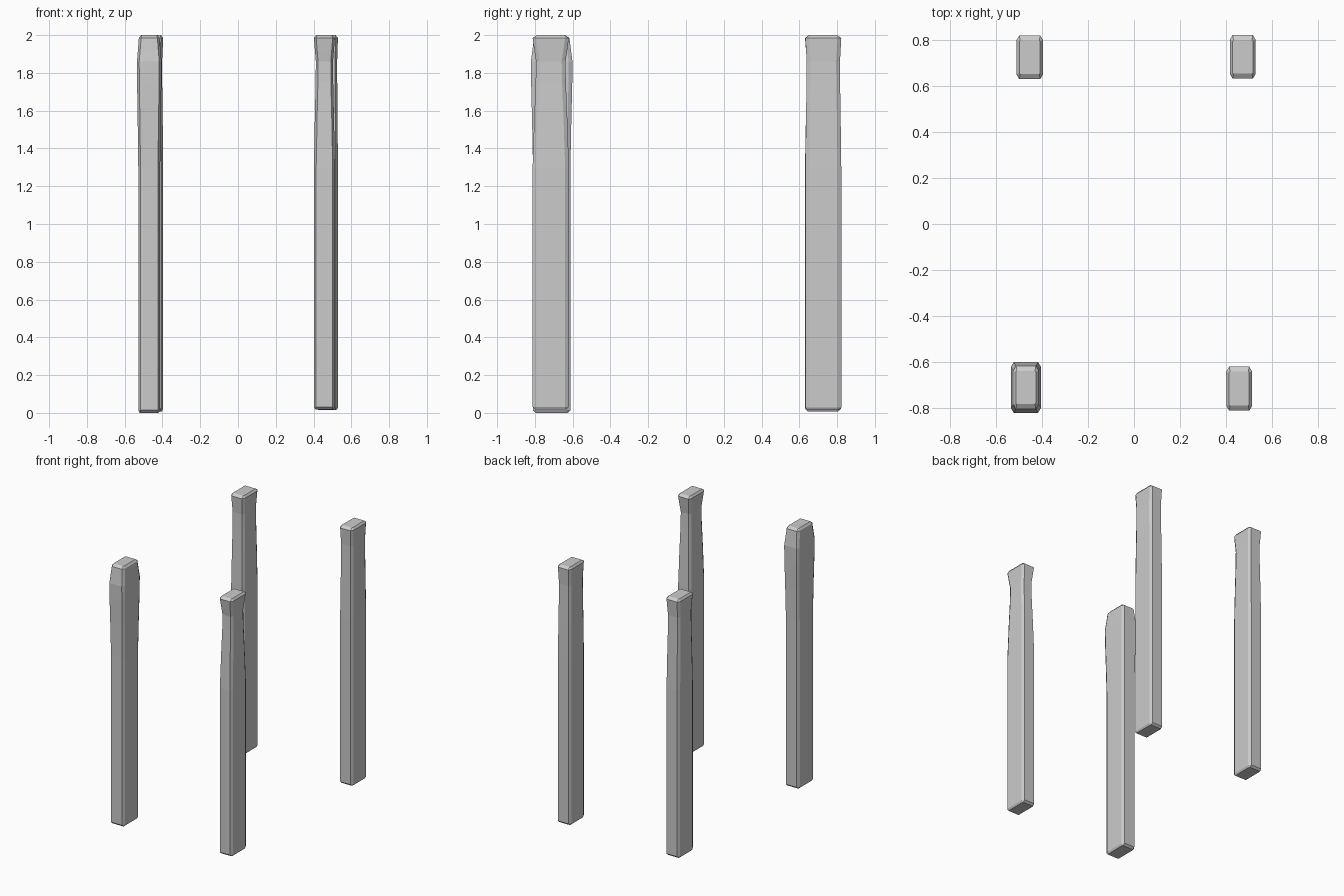
import bpy, bmesh

if "Cube" in bpy.data.objects:
    bpy.data.objects.remove(bpy.data.objects["Cube"])


def ring(bm, cx, cy, hx, hy, z, bx=0.012, by=0.02):
    # chamfered rectangle cross-section
    pts = [(hx - bx, -hy), (hx, -hy + by), (hx, hy - by), (hx - bx, hy),
           (-hx + bx, hy), (-hx, hy - by), (-hx, -hy + by), (-hx + bx, -hy)]
    return [bm.verts.new((cx + x, cy + y, z)) for x, y in pts]


def post(name, x0, x1, y0, y1, z0, dx, dy, tx, ty):
    # dx, dy: swelling (+) or pinch (-) of each side near the top; tx, ty: rim change
    cx, cy = (x0 + x1) / 2, (y0 + y1) / 2
    hx, hy = (x1 - x0) / 2, (y1 - y0) / 2
    bm = bmesh.new()
    levels = [(z0, -0.008, -0.015), (z0 + 0.014, 0, 0), (1.3, 0, 0),
              (1.55, dx * 0.45, dy * 0.45), (1.75, dx * 0.9, dy * 0.9),
              (1.86, dx, dy), (1.92, (dx + tx) / 2, (dy + ty) / 2),
              (1.985, tx, ty), (2.0, tx - 0.012, ty - 0.022)]
    rings = []
    for i, (z, ex, ey) in enumerate(levels):
        end = i in (0, len(levels) - 1)
        b = (0.004, 0.004) if end else (0.012, 0.02)
        rings.append(ring(bm, cx, cy, hx + ex, hy + ey, z, *b))
    for a, b in zip(rings, rings[1:]):
        for i in range(8):
            j = (i + 1) % 8
            bm.faces.new((a[i], a[j], b[j], b[i]))
    bm.faces.new(rings[0][::-1])
    bm.faces.new(rings[-1])
    bmesh.ops.recalc_face_normals(bm, faces=bm.faces)
    me = bpy.data.meshes.new(name)
    bm.to_mesh(me)
    bm.free()
    bpy.context.collection.objects.link(bpy.data.objects.new(name, me))


# four worn posts: one with a swollen head, three with pinched necks
post("front_left_post", -0.528, -0.412, -0.81, -0.612, 0.0, 0.007, 0.011, -0.003, -0.005)
post("front_right_post", 0.402, 0.513, -0.812, -0.62, 0.018, -0.010, -0.018, 0, 0)
post("back_left_post", -0.511, -0.396, 0.63, 0.82, 0.008, -0.006, -0.010, 0, 0)
post("back_right_post", 0.417, 0.529, 0.632, 0.822, 0.014, -0.004, -0.007, 0, 0)
